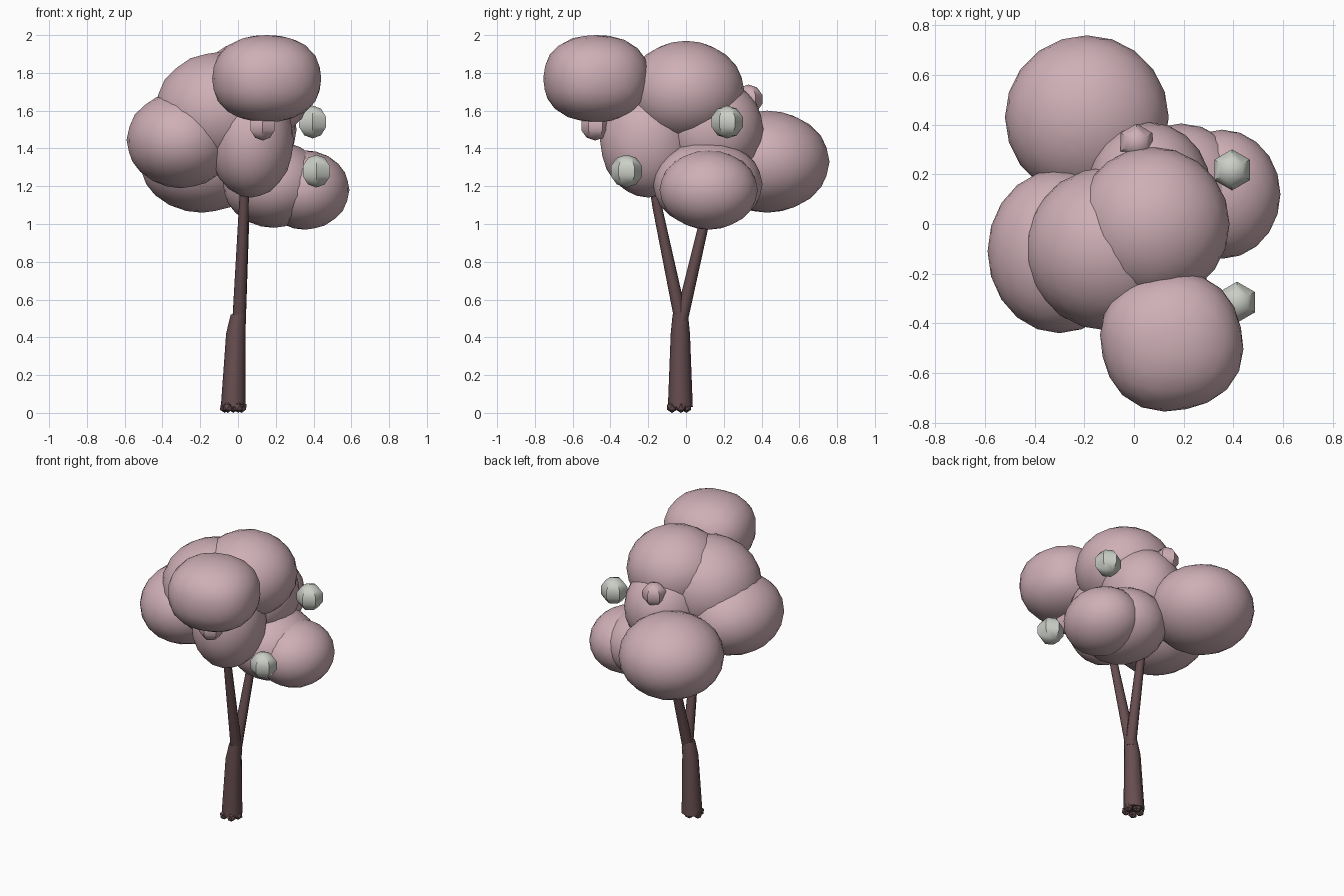
import bpy, bmesh, math
from mathutils import Vector, Matrix

if "Cube" in bpy.data.objects:
    bpy.data.objects.remove(bpy.data.objects["Cube"])


def material(name, rgb):
    m = bpy.data.materials.new(name)
    m.diffuse_color = (*rgb, 1)
    m.use_nodes = True
    m.node_tree.nodes["Principled BSDF"].inputs["Base Color"].default_value = m.diffuse_color
    return m


PINK = material("dusty pink leaves", (0.62, 0.43, 0.47))
GREY = material("pale grey buds", (0.60, 0.62, 0.57))
BARK = material("dark red bark", (0.135, 0.075, 0.08))


def finish(name, bm, mat, angle=60):
    bmesh.ops.recalc_face_normals(bm, faces=bm.faces)
    me = bpy.data.meshes.new(name)
    bm.to_mesh(me)
    bm.free()
    me.materials.append(mat)
    ob = bpy.data.objects.new(name, me)
    bpy.context.collection.objects.link(ob)
    bpy.context.view_layer.objects.active = ob
    ob.select_set(True)
    bpy.ops.object.shade_smooth_by_angle(angle=math.radians(angle))
    ob.select_set(False)
    return ob


def blob(name, center, radii, power=2.0, turn=0):
    """Rounded leaf clump; a higher power makes it boxier."""
    bm = bmesh.new()
    bmesh.ops.create_icosphere(bm, subdivisions=3, radius=1)
    rot = Matrix.Rotation(math.radians(turn), 3, 'Z')
    for v in bm.verts:
        p = v.co.normalized()
        p = p / sum(abs(c) ** power for c in p) ** (1 / power)
        p = rot @ p
        v.co = Vector(a * b for a, b in zip(p, radii)) + Vector(center)
    finish(name, bm, PINK)


def bud(name, center, r, mat, height=1.0):
    """Small six-sided ball."""
    bm = bmesh.new()
    bmesh.ops.create_uvsphere(bm, u_segments=6, v_segments=5, radius=r)
    bm.transform(Matrix.Translation(center) @ Matrix.Diagonal((1, 1, height, 1))
                 @ Matrix.Rotation(math.radians(30), 4, 'Z'))
    # points of the hexagon face front and back
    if max(v.co.y for v in bm.verts) - center[1] < r * 0.9:
        bmesh.ops.rotate(bm, verts=bm.verts, cent=center,
                         matrix=Matrix.Rotation(math.radians(30), 3, 'Z'))
    finish(name, bm, mat, 50)


def limb(name, rings, sides=8):
    """Tapered tube through rings of (x, y, z, radius)."""
    bm = bmesh.new()
    loops = []
    for x, y, z, r in rings:
        loops.append([bm.verts.new((x + r * math.cos(2 * math.pi * i / sides),
                                    y + r * math.sin(2 * math.pi * i / sides), z))
                      for i in range(sides)])
    for a, b in zip(loops, loops[1:]):
        for i in range(sides):
            j = (i + 1) % sides
            bm.faces.new((a[i], a[j], b[j], b[i]))
    bm.faces.new(loops[0])
    bm.faces.new(loops[-1])
    finish(name, bm, BARK, 50)


# Leaf clumps
blob("top_front_clump", (0.152, -0.475, 1.77), (0.285, 0.277, 0.23), 2.3, 12)
blob("crown_clump", (0.075, 0.0, 1.70), (0.31, 0.31, 0.27))
blob("upper_left_clump", (-0.10, -0.10, 1.60), (0.34, 0.33, 0.31))
blob("lower_front_clump", (0.07, -0.20, 1.44), (0.225, 0.255, 0.30))
blob("left_clump", (-0.30, -0.11, 1.445), (0.29, 0.33, 0.255))
blob("back_clump", (-0.19, 0.43, 1.33), (0.33, 0.33, 0.27))
blob("inner_right_clump", (0.19, 0.115, 1.21), (0.27, 0.29, 0.23))
blob("outer_right_clump", (0.355, 0.12, 1.18), (0.235, 0.26, 0.21))
blob("middle_clump", (0.06, 0.14, 1.50), (0.25, 0.27, 0.27))

# Buds
bud("front_pink_bud", (0.13, -0.48, 1.52), 0.078, PINK)
bud("back_pink_bud", (0.01, 0.33, 1.66), 0.078, PINK)
bud("upper_grey_bud", (0.395, 0.218, 1.54), 0.087, GREY)
bud("lower_grey_bud", (0.415, -0.315, 1.28), 0.087, GREY)

# Trunk and its two forked branches
limb("trunk", [(-0.025, -0.03, 0.03, 0.066), (-0.012, -0.03, 0.42, 0.051),
               (0.002, -0.03, 0.52, 0.041)])
limb("front_branch", [(0.005, -0.022, 0.47, 0.036), (0.03, -0.15, 1.08, 0.026),
                      (0.04, -0.19, 1.3, 0.022)])
limb("back_branch", [(0.005, -0.03, 0.47, 0.036), (0.03, 0.09, 0.98, 0.028),
                     (0.04, 0.14, 1.2, 0.024)])

# Knobbly roots around the foot
for i in range(5):
    a = 2 * math.pi * i / 5 + 0.3
    bm = bmesh.new()
    bmesh.ops.create_icosphere(bm, subdivisions=1, radius=0.03)
    bm.transform(Matrix.Translation((-0.025 + 0.047 * math.cos(a),
                                     -0.04 + 0.042 * math.sin(a), 0.03)))
    finish("root_%d" % (i + 1), bm, BARK, 20)
